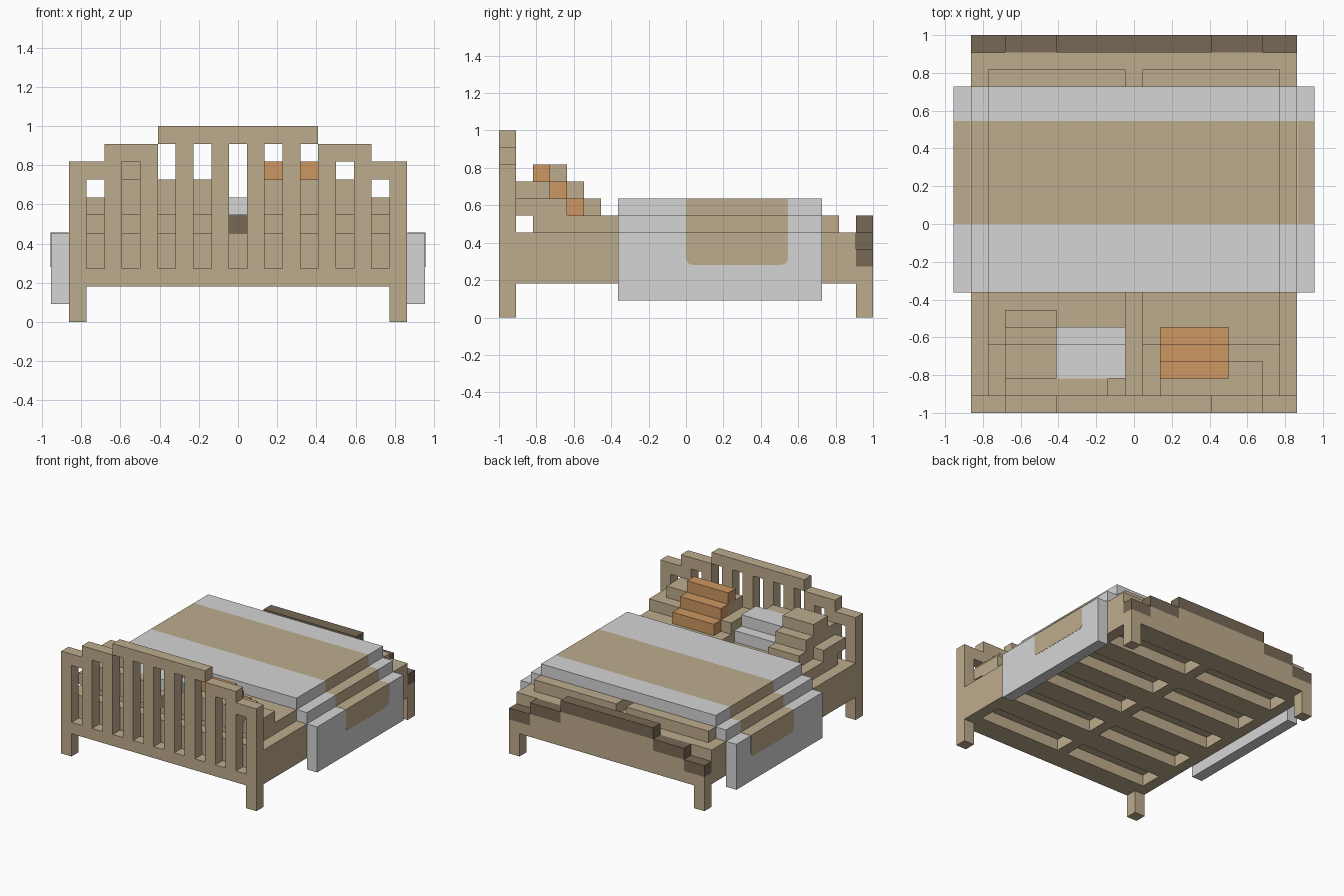
import bpy
import bmesh
from math import sin, cos, pi
from mathutils import Vector

UNIT = 1 / 11          # one block of the design

if "Cube" in bpy.data.objects:
    bpy.data.objects.remove(bpy.data.objects["Cube"], do_unlink=True)


def material(name, rgb):
    linear = [((c / 255 + 0.055) / 1.055) ** 2.4 for c in rgb] + [1]
    mat = bpy.data.materials.new(name)
    mat.use_nodes = True
    mat.diffuse_color = linear
    mat.node_tree.nodes["Principled BSDF"].inputs["Base Color"].default_value = linear
    return mat


wood = material("tan wood", (190, 172, 141))
grey = material("light grey cloth", (213, 213, 213))
orange = material("orange cloth", (205, 151, 98))
dark = material("dark brown trim", (119, 104, 85))


def finish(name, bm, mat):
    """Scale the block mesh to size and link it as an object."""
    bmesh.ops.recalc_face_normals(bm, faces=bm.faces)
    bmesh.ops.scale(bm, vec=(UNIT,) * 3, verts=bm.verts)
    mesh = bpy.data.meshes.new(name)
    bm.to_mesh(mesh)
    bm.free()
    mesh.materials.append(mat)
    obj = bpy.data.objects.new(name, mesh)
    bpy.context.collection.objects.link(obj)


def add_box(bm, xs, ys, zs):
    corners = bmesh.ops.create_cube(bm, size=1)["verts"]
    for v in corners:
        v.co = Vector([(a + b) / 2 + c * (b - a) for (a, b), c in zip((xs, ys, zs), v.co)])


def boxes(name, mat, parts, mirror=False):
    """One object from (x range, y range, z range) boxes."""
    bm = bmesh.new()
    for xs, ys, zs in parts:
        add_box(bm, xs, ys, zs)
        if mirror:
            add_box(bm, (-xs[1], -xs[0]), ys, zs)
    finish(name, bm, mat)


def thicken(bm, offset):
    """Extrude the flat sheet in bm into a closed solid."""
    grown = bmesh.ops.extrude_face_region(bm, geom=bm.faces[:])["geom"]
    moved = [g for g in grown if isinstance(g, bmesh.types.BMVert)]
    bmesh.ops.translate(bm, verts=moved, vec=offset)


def panel(name, mat, filled, y0, y1):
    """Upright board made of the unit cells for which filled(column, row) is true."""
    bm = bmesh.new()
    for col in range(-9, 10):
        for row in range(11):
            if filled(col, row):
                corners = ((-.5, 0), (.5, 0), (.5, 1), (-.5, 1))
                bm.faces.new([bm.verts.new((col + a, y0, row + b)) for a, b in corners])
    bmesh.ops.remove_doubles(bm, verts=bm.verts, dist=0.01)
    thicken(bm, (0, y1 - y0, 0))
    finish(name, bm, mat)


def step(col):
    """Stepped crest: 0 at the ends, 2 in the middle."""
    return (abs(col) < 8) + (abs(col) < 5)


def is_leg(col, row):
    return abs(col) == 9 and row < 2


# Headboard with a slot in every other column
def headboard_cell(col, row):
    top = 9 + step(col)
    slot = col % 2 == 0 and 3 <= row < top - 1
    return is_leg(col, row) or (2 <= row < top and not slot)


panel("headboard", wood, headboard_cell, -11, -10)

# Footboard with a dark crest
panel("footboard", wood,
      lambda c, r: is_leg(c, r) or 2 <= r < 3 + step(c), 10, 11)
panel("footboard_trim", dark, lambda c, r: r == 3 + step(c), 10, 11)

# Frame: side rails and a platform carried by a centre beam and slats
LENGTH = (-10, 10)
HALF = (.5, 8.5)
UNDER = (2, 3)
boxes("side_rails", wood, [((8.5, 9.5), LENGTH, (2, 5))], mirror=True)
boxes("platform", wood, [((-8.5, 8.5), LENGTH, (3, 5))])
boxes("centre_beam", wood, [((-.5, .5), LENGTH, UNDER)])
slats = [(max(y - 1, -10), min(y + 1, 10)) for y in range(-10, 11, 4)]
boxes("slats", wood, [(HALF, ys, UNDER) for ys in slats], mirror=True)

# Two mattresses with a gap between them
boxes("mattresses", wood, [(HALF, (-9, 9), (5, 6))], mirror=True)

# Large pillows
boxes("left_pillow", wood, [(HALF, (-10, -7), (6, 7)),
                            ((1.5, 7.5), (-10, -8), (7, 8))])
boxes("right_pillow", wood, [((-8.5, -.5), (-10, -7), (6, 7)),
                             ((-7.5, -1.5), (-10, -9), (7, 8))])


def cushion(name, mat, xs, treads):
    """Leaning cushion: stacked treads from the bottom up."""
    boxes(name, mat, [(xs, ys, (6 + i, 7 + i)) for i, ys in enumerate(treads)])


# Small leaning cushions
cushion("orange_cushion", orange, (1.5, 5.5), [(-7, -6), (-8, -7), (-9, -8)])
cushion("grey_cushion", grey, (-4.5, -.5), [(-7, -6), (-9, -7)])
cushion("tan_cushion", wood, (-7.5, -4.5), [(-7, -5), (-9, -6), (-9, -7)])

# Blanket: top, shoulders and hanging sides, with a tan stripe across
for name, mat, ys in (("blanket_head", grey, (-4, 0)),
                      ("blanket_stripe", wood, (0, 6)),
                      ("blanket_foot", grey, (6, 8))):
    boxes(name, mat, [((-8.5, 8.5), ys, (6, 7))])
    boxes(name + "_shoulders", mat, [((8.5, 9.5), ys, (5, 6))], mirror=True)
boxes("blanket_sides", grey, [((9.5, 10.5), (-4, 8), (1, 5))], mirror=True)

# Stripe ends with rounded lower corners
LOW, RADIUS, SKIN = 3.1, .4, .02
outline = [(0, 5 + SKIN)]
for centre_y, start in ((RADIUS, pi), (6 - RADIUS, 1.5 * pi)):
    for i in range(5):
        angle = start + i * pi / 8
        outline.append((centre_y + RADIUS * cos(angle), LOW + RADIUS + RADIUS * sin(angle)))
outline.append((6, 5 + SKIN))
for side, name in ((1, "left_stripe_end"), (-1, "right_stripe_end")):
    bm = bmesh.new()
    bm.faces.new([bm.verts.new((side * 9.51, y, z)) for y, z in outline])
    thicken(bm, (side * (.99 + SKIN), 0, 0))
    finish(name, bm, wood)
